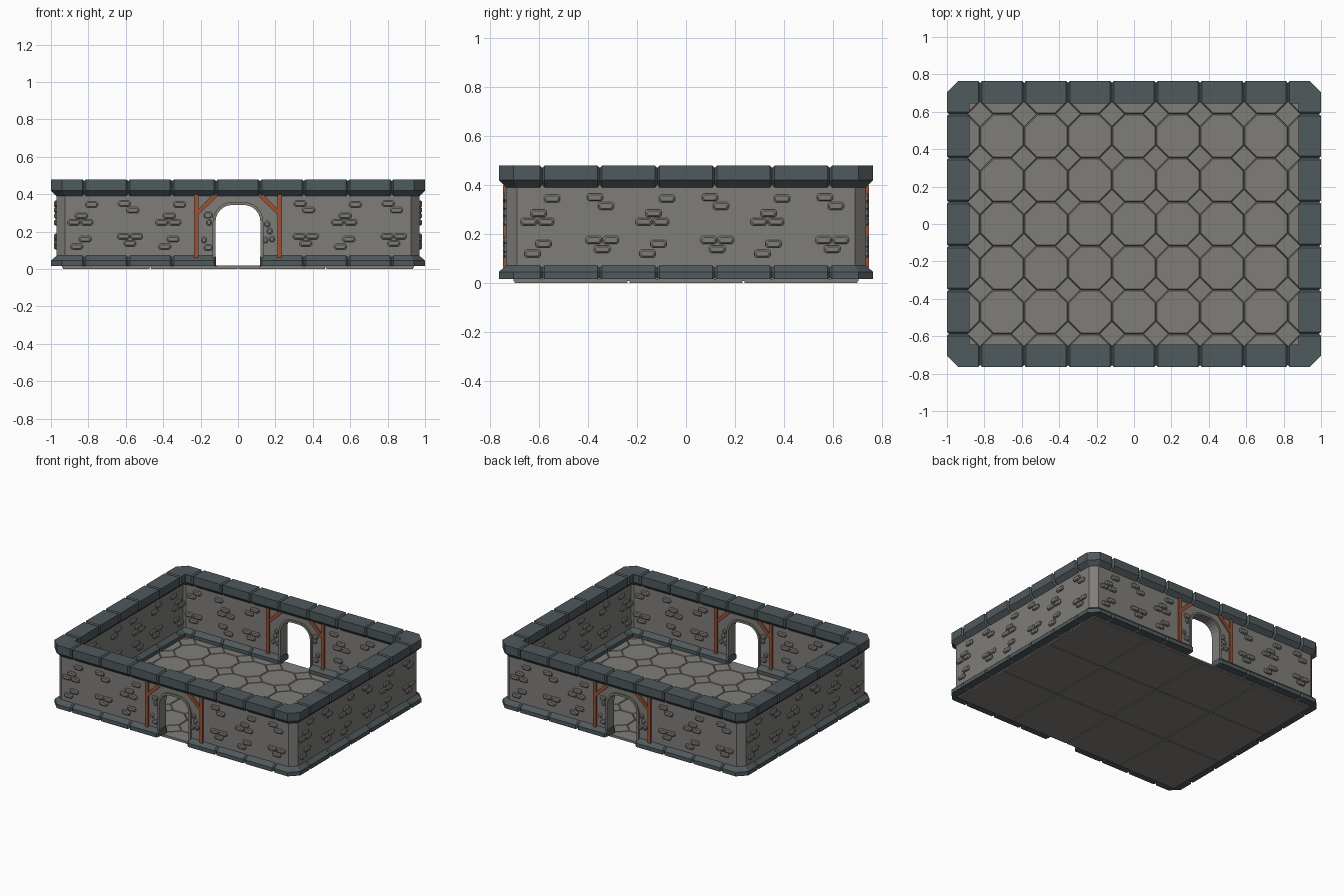
import bpy, bmesh, math
from mathutils import Matrix, Vector

cube = bpy.data.objects.get("Cube")
if cube:
    bpy.data.objects.remove(cube)

CELL = 0.235                    # spacing of blocks and floor tiles
HALF = CELL / 2
CX, CY = 4 * CELL, 3 * CELL     # wall centre line
WALL = 0.03                     # half the wall thickness
TRIM = 0.06                     # half the trim width


def material(name, rgb):
    m = bpy.data.materials.new(name)
    m.use_nodes = True
    m.diffuse_color = (*rgb, 1)
    bsdf = m.node_tree.nodes["Principled BSDF"]
    bsdf.inputs["Base Color"].default_value = (*rgb, 1)
    bsdf.inputs["Roughness"].default_value = 0.9
    return m


stone = material("grey stone", (0.215, 0.208, 0.195))
slate = material("dark slate", (0.078, 0.1, 0.108))
wood = material("reddish wood", (0.32, 0.085, 0.035))


def loft(bm, sections, closed=False):
    """Skin a row of matching cross-sections."""
    rows = [[bm.verts.new(p) for p in s] for s in sections]
    pairs = list(zip(rows, rows[1:]))
    if closed:
        pairs.append((rows[-1], rows[0]))
    else:
        bm.faces.new(rows[0])
        bm.faces.new(rows[-1])
    for a, b in pairs:
        for i in range(len(a)):
            j = (i + 1) % len(a)
            bm.faces.new((a[i], a[j], b[j], b[i]))


def finish(bm, name, mat):
    bmesh.ops.remove_doubles(bm, verts=[], dist=0)
    bmesh.ops.dissolve_degenerate(bm, dist=1e-5, edges=bm.edges[:])
    bmesh.ops.recalc_face_normals(bm, faces=bm.faces[:])
    mesh = bpy.data.meshes.new(name)
    bm.to_mesh(mesh)
    bm.free()
    mesh.materials.append(mat)
    ob = bpy.data.objects.new(name, mesh)
    bpy.context.collection.objects.link(ob)
    return ob


def place(side, u, d, z):
    """u runs along a wall, d points outward from its centre line."""
    dist = CX if side % 2 else CY
    return Matrix.Rotation(side * math.pi / 2, 3, 'Z') @ Vector((u, -dist - d, z))


def corner(o):
    """The two points of the chamfered corner at offset o."""
    c = max(0.002, 0.03 + o / 2)
    return (CX + o - c, CY + o), (CX + o, CY + o - c)


def slots(side):
    n = 6 if side % 2 else 8
    return [(i - (n - 1) / 2) * CELL for i in range(n)]


def prism(bm, side, outline, depth, edge=0.0):
    """Push an outline through a wall, with an optional bevelled rim."""
    mu = sum(p[0] for p in outline) / len(outline)
    mz = sum(p[1] for p in outline) / len(outline)
    small = [(u - math.copysign(edge, u - mu), z - math.copysign(edge, z - mz))
             for u, z in outline]
    steps = [(-depth, small), (edge - depth, outline),
             (depth - edge, outline), (depth, small)]
    if not edge:
        steps = [steps[0], steps[3]]
    loft(bm, [[place(side, u, d, z) for u, z in s] for d, s in steps])


def rect(u, z, w, h, cut=0.0):
    w, h = w / 2, h / 2
    if not cut:
        return [(u - w, z - h), (u + w, z - h), (u + w, z + h), (u - w, z + h)]
    quarter = [(w, h - cut), (w - cut, h)]
    pts = quarter + [(-a, b) for a, b in quarter[::-1]]
    pts += [(-a, -b) for a, b in pts]
    return [(u + a, z + b) for a, b in pts]


def trim(name, profile, skip_door):
    """Notched blocks laid around the walls."""
    mid = sum(z for o, z in profile) / len(profile)
    tight = [(o * 0.82, mid + (z - mid) * 0.82) for o, z in profile]
    gap = 0.01
    bm = bmesh.new()
    for side in range(4):
        s = slots(side)
        for a, b in zip(s, s[1:]):
            if skip_door and side % 2 == 0 and abs(a + b) < 0.01:
                continue
            cuts = [(a, tight), (a + gap, profile), (b - gap, profile), (b, tight)]
            loft(bm, [[place(side, u, d, z) for d, z in p] for u, p in cuts])
    ex, ey = CX - HALF, CY - HALF
    for sx in (1, -1):
        for sy in (1, -1):
            secs = [[(ex, CY + o, z) for o, z in tight],
                    [(ex + gap, CY + o, z) for o, z in profile],
                    [(*corner(o)[0], z) for o, z in profile],
                    [(*corner(o)[1], z) for o, z in profile],
                    [(CX + o, ey + gap, z) for o, z in profile],
                    [(CX + o, ey, z) for o, z in tight]]
            loft(bm, [[(sx * x, sy * y, z) for x, y, z in s] for s in secs])
    return finish(bm, name, slate)


# Coping along the top and plinth along the bottom
trim("wall_coping", [(-TRIM, 0.48), (TRIM, 0.48), (TRIM, 0.42),
                     (WALL, 0.39), (-WALL, 0.39), (-TRIM, 0.42)], False)
trim("wall_plinth", [(-TRIM, 0.016), (TRIM, 0.016), (TRIM, 0.045),
                     (WALL, 0.072), (-WALL, 0.072), (-TRIM, 0.045)], True)


def arch(grow, foot):
    """Door outline with rounded upper corners."""
    w, top, r = 0.12 + grow, 0.343 + grow, 0.09 + grow
    half = [(w, foot)]
    for i in range(7):
        a = i * math.pi / 12
        half.append((w - r + r * math.cos(a), top - r + r * math.sin(a)))
    return half + [(-u, z) for u, z in half[::-1]]


# Wall ring with two doorways cut through
bm = bmesh.new()
rings = []
for o, z in [(WALL, 0.02), (WALL, 0.42), (-WALL, 0.42), (-WALL, 0.02)]:
    p, q = corner(o)
    rings.append([(p[0], p[1], z), (q[0], q[1], z), (q[0], -q[1], z), (p[0], -p[1], z),
                  (-p[0], -p[1], z), (-q[0], -q[1], z), (-q[0], q[1], z), (-p[0], p[1], z)])
loft(bm, rings, closed=True)
walls = finish(bm, "walls", stone)

bm = bmesh.new()
loft(bm, [[(x, y, z) for x, z in arch(0.004, -0.1)] for y in (-1, 1)])
cutter = finish(bm, "door_cutter", stone)
cutter.hide_render = True
cut = walls.modifiers.new("doorways", 'BOOLEAN')
cut.operation, cut.solver, cut.object = 'DIFFERENCE', 'EXACT', cutter
bpy.context.view_layer.update()
cut_mesh = bpy.data.meshes.new_from_object(
    walls.evaluated_get(bpy.context.evaluated_depsgraph_get()))
walls.modifiers.clear()
walls.data = cut_mesh
bpy.data.objects.remove(cutter)

# Raised rims around the doorways
bm = bmesh.new()
for side in (0, 2):
    d = WALL + 0.01
    secs = []
    for (u, z), (v, y) in zip(arch(0, 0.017), arch(0.015, 0.017)):
        secs.append([place(side, u, -d, z), place(side, u, d, z),
                     place(side, v, d, y), place(side, v, -d, y)])
    loft(bm, secs)
finish(bm, "door_rims", stone)

# Raised bricks in two alternating clusters, with small ones beside the doors
CLUSTERS = [[(0.04, 0.345), (-0.015, 0.285), (-0.055, 0.25), (0.015, 0.25),
             (0.005, 0.16), (-0.04, 0.12)],
            [(-0.02, 0.35), (0.025, 0.315), (-0.025, 0.175), (0.045, 0.175), (0.01, 0.138)]]
DOOR_BRICKS = [(-0.16, 0.288), (-0.155, 0.25), (-0.182, 0.155), (-0.16, 0.115),
               (0.157, 0.24), (0.17, 0.203), (0.147, 0.155), (0.182, 0.16)]
bm = bmesh.new()
for side in range(4):
    for i, c in enumerate(slots(side)):
        if side % 2 == 0 and abs(c) < 0.2:
            continue
        for u, z in CLUSTERS[i % 2]:
            prism(bm, side, rect(c + u, z, 0.066, 0.032, 0.008), WALL + 0.013, 0.006)
    if side % 2 == 0:
        for i, (u, z) in enumerate(DOOR_BRICKS):
            w = 0.045 if i % 4 in (0, 3) and i < 4 else 0.028
            prism(bm, side, rect(u, z, w, 0.032, 0.007), WALL + 0.01, 0.005)
finish(bm, "raised_bricks", stone)

# Timber posts and diagonal braces
bm = bmesh.new()
for side in (0, 2):
    for s in (1, -1):
        prism(bm, side, rect(s * 0.223, 0.23, 0.025, 0.335), WALL + 0.012)
        brace = [(0.212, 0.29), (0.212, 0.322), (0.14, 0.395), (0.103, 0.395)]
        prism(bm, side, [(s * u, z) for u, z in brace], WALL + 0.01)
finish(bm, "timber_frames", wood)

# Floor of octagons with small diamonds between them
bm = bmesh.new()
k = HALF * (math.sqrt(2) - 1)


def tile(x, y, outline):
    secs = []
    for z, f in ((0.008, 1), (0.013, 1), (0.019, 0.955)):
        secs.append([(max(-CX, min(CX, x + a * f)), max(-CY, min(CY, y + b * f)), z)
                     for a, b in outline])
    loft(bm, secs)


octagon = [(HALF, -k), (HALF, k), (k, HALF), (-k, HALF),
           (-HALF, k), (-HALF, -k), (-k, -HALF), (k, -HALF)]
r = HALF - k
for i in range(9):
    for j in range(7):
        x, y = i * CELL - CX, j * CELL - CY
        tile(x, y, octagon)
        if i < 8 and j < 6:
            tile(x + HALF, y + HALF, [(r, 0), (0, r), (-r, 0), (0, -r)])
finish(bm, "floor_tiles", stone)

# Square slabs under the floor
bm = bmesh.new()
h = CELL - 0.004
for i in range(4):
    for j in range(3):
        x, y = (2 * i - 3) * CELL, (j - 1) * 2 * CELL
        loft(bm, [[(x + a * h, y + b * h, z) for a, b in ((1, 1), (-1, 1), (-1, -1), (1, -1))]
                  for z in (0, 0.0085)])
finish(bm, "floor_slabs", stone)
